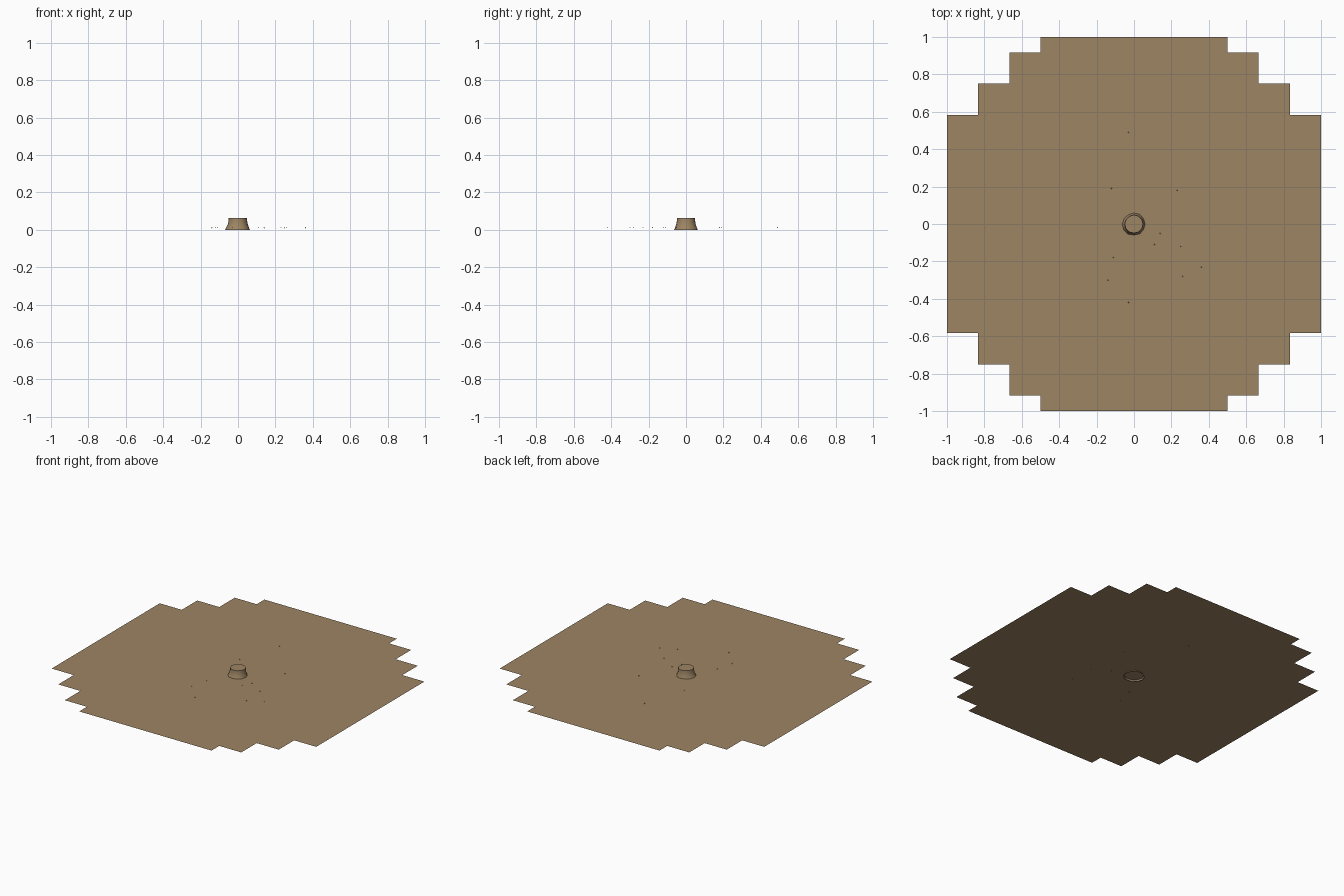
import bpy, bmesh, math, random

if "Cube" in bpy.data.objects:
    bpy.data.objects.remove(bpy.data.objects["Cube"])
random.seed(4)

def material(name, col):
    m = bpy.data.materials.new(name)
    m.diffuse_color = (*col, 1)
    m.use_nodes = True
    m.node_tree.nodes["Principled BSDF"].inputs["Base Color"].default_value = m.diffuse_color
    return m

soil = material("dry soil brown", (0.335, 0.232, 0.127))

def finish(bm, name):
    me = bpy.data.meshes.new(name)
    bm.to_mesh(me)
    bm.free()
    ob = bpy.data.objects.new(name, me)
    bpy.context.collection.objects.link(ob)
    me.materials.append(soil)
    return ob

# Ground sheet: square tiles with stepped corners, thin and flat
bm = bmesh.new()
GZ = 0.010
xs = [i / 6 for i in range(-6, 7)]
ys = [-1] + [i / 12 for i in range(-11, 12, 2)] + [1]
def half_width(y):
    y = abs(y)
    return 1 if y < 7/12 else 5/6 if y < 9/12 else 4/6 if y < 11/12 else 0.5
for y0, y1 in zip(ys, ys[1:]):
    w = half_width((y0 + y1) / 2)
    for x0, x1 in zip(xs, xs[1:]):
        if abs((x0 + x1) / 2) < w:
            bm.faces.new([bm.verts.new((x, y, GZ)) for x, y in
                          ((x0, y0), (x1, y0), (x1, y1), (x0, y1))])
bmesh.ops.remove_doubles(bm, verts=bm.verts, dist=1e-4)
finish(bm, "ground")

# Mound: flared, slightly uneven stump with flat top and open bottom
bm = bmesh.new()
N = 12
profile = [(0.066, 0.0), (0.060, 0.012), (0.053, 0.030), (0.050, 0.045), (0.049, 0.062)]
wobble = [1 + random.uniform(-0.07, 0.07) for _ in range(N)]
rings = []
for r, z in profile:
    k = (r - 0.049) / 0.017 * 0.7 + 0.3      # more uneven towards the base
    rings.append([bm.verts.new((
        r * (1 + (wobble[i] - 1) * k) * math.cos(i * math.tau / N),
        r * (1 + (wobble[i] - 1) * k) * math.sin(i * math.tau / N), z)) for i in range(N)])
for a, b in zip(rings, rings[1:]):
    for i in range(N):
        j = (i + 1) % N
        bm.faces.new((a[i], a[j], b[j], b[i]))
bm.faces.new(rings[-1])
mound = finish(bm, "mound")
bpy.context.view_layer.objects.active = mound
mound.select_set(True)
bpy.ops.object.shade_smooth_by_angle(angle=math.radians(40))

# Crumbs: tiny grains scattered on the ground
bm = bmesh.new()
spots = [(-0.12, 0.19), (0.23, 0.18), (0.14, -0.05), (0.11, -0.11), (0.25, -0.12),
         (-0.11, -0.18), (-0.14, -0.30), (0.26, -0.28), (0.36, -0.23), (-0.03, 0.49), (-0.03, -0.42)]
for x, y in spots:
    vs = bmesh.ops.create_icosphere(bm, subdivisions=1, radius=0.003)["verts"]
    bmesh.ops.translate(bm, verts=vs, vec=(x, y, GZ + 0.001))
finish(bm, "crumbs")
